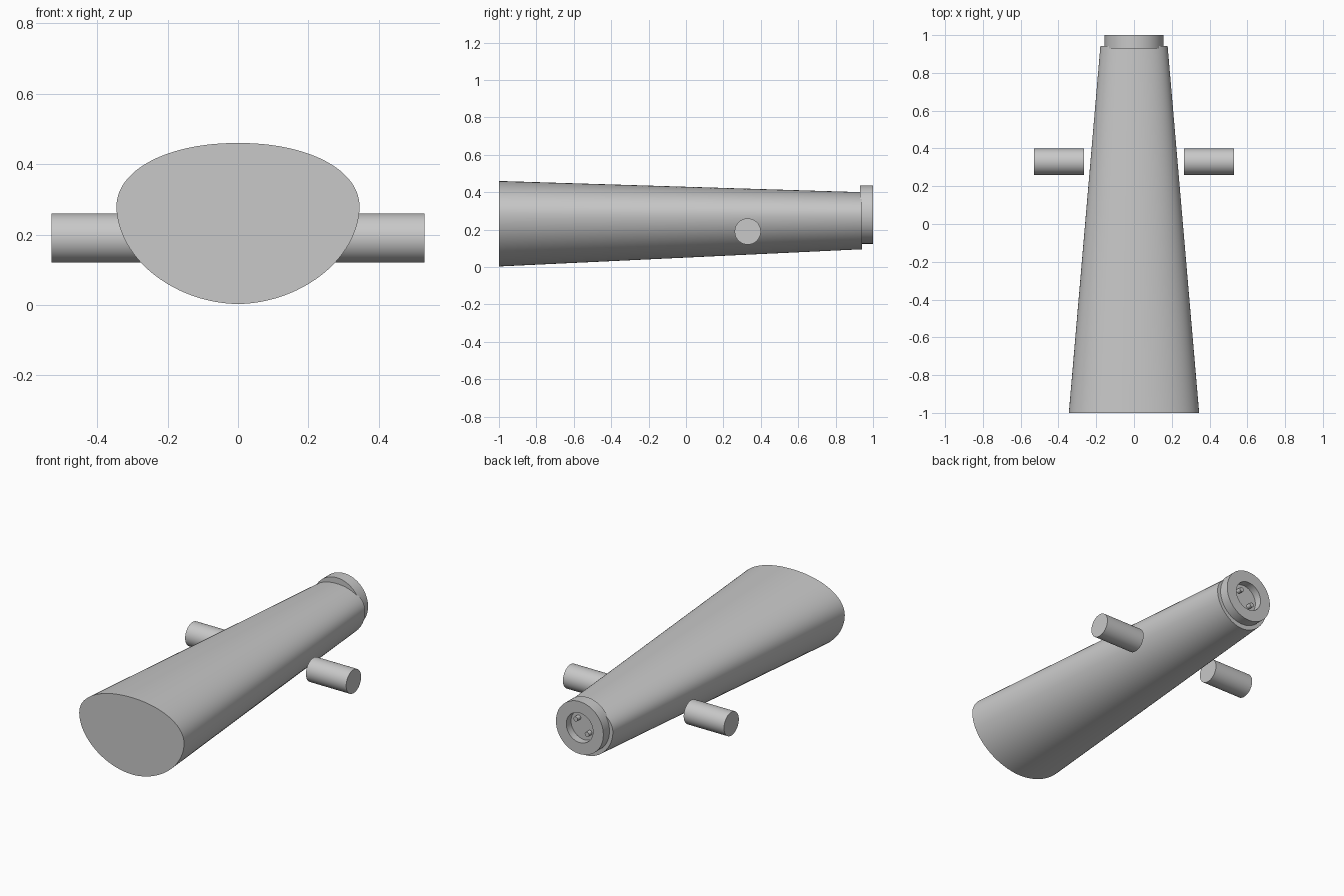
import bpy
import bmesh
from math import sin, cos, pi, radians
from mathutils import Vector

cube = bpy.data.objects.get("Cube")
if cube:
    bpy.data.objects.remove(cube, do_unlink=True)

grey = bpy.data.materials.new("plain grey")
grey.use_nodes = True
colour = (0.58, 0.58, 0.58, 1)
grey.diffuse_color = colour
grey.node_tree.nodes["Principled BSDF"].inputs["Base Color"].default_value = colour


def loft(name, rings):
    """Skin a row of closed rings and cap both ends."""
    bm = bmesh.new()
    loops = [[bm.verts.new(p) for p in ring] for ring in rings]
    for a, b in zip(loops, loops[1:]):
        for i in range(len(a)):
            j = (i + 1) % len(a)
            bm.faces.new((a[i], a[j], b[j], b[i]))
    bm.faces.new(loops[0])
    bm.faces.new(loops[-1])
    bmesh.ops.recalc_face_normals(bm, faces=bm.faces)
    mesh = bpy.data.meshes.new(name)
    bm.to_mesh(mesh)
    bm.free()
    mesh.materials.append(grey)
    obj = bpy.data.objects.new(name, mesh)
    bpy.context.collection.objects.link(obj)
    bpy.ops.object.select_all(action='DESELECT')
    obj.select_set(True)
    bpy.context.view_layer.objects.active = obj
    bpy.ops.object.shade_smooth_by_angle(angle=radians(30))
    return obj


def turned(name, centre, axis, profile, sides=64):
    """Turn (radius, distance along axis) pairs around the x or y axis."""
    along = Vector((1, 0, 0)) if axis == 'x' else Vector((0, 1, 0))
    across = Vector((0, 1, 0)) if axis == 'x' else Vector((1, 0, 0))
    up = Vector((0, 0, 1))
    angles = [2 * pi * i / sides for i in range(sides)]
    return loft(name, [[Vector(centre) + along * d + (across * cos(t) + up * sin(t)) * r
                        for t in angles] for r, d in profile])


def egg(y, half_width, bottom, widest, top, sides=96):
    """Egg-shaped section: shallow full upper half, deeper lower half."""
    ring = []
    for i in range(sides):
        t = 2 * pi * i / sides
        c, s = cos(t), sin(t)
        power = 2 / 2.1 if s >= 0 else 2 / 1.9
        height = top - widest if s >= 0 else widest - bottom
        x = half_width * abs(c) ** power * (1 if c >= 0 else -1)
        z = widest + height * abs(s) ** power * (1 if s >= 0 else -1)
        ring.append((x, y, z))
    return ring


# Tapered body
loft("tapered_body", [egg(-1, 0.345, 0.003, 0.278, 0.46),
                      egg(0.942, 0.178, 0.095, 0.277, 0.40)])

# Rear collar with a round recess
collar_z = 0.28
turned("rear_collar", (0, 0, collar_z), 'y',
       [(0.156, 0.93), (0.156, 1.0), (0.088, 1.0), (0.088, 0.955)])

# Two contact pins set diagonally inside the recess
for side, name in ((1, "upper_pin"), (-1, "lower_pin")):
    turned(name, (0.037 * side, 0, collar_z + 0.036 * side), 'y',
           [(0.014, 0.95), (0.014, 0.985)], 24)

# Side pegs, standing clear of the body
for side, name in ((1, "left_peg"), (-1, "right_peg")):
    turned(name, (0, 0.33, 0.19), 'x',
           [(0.07, 0.265 * side), (0.07, 0.53 * side)])
